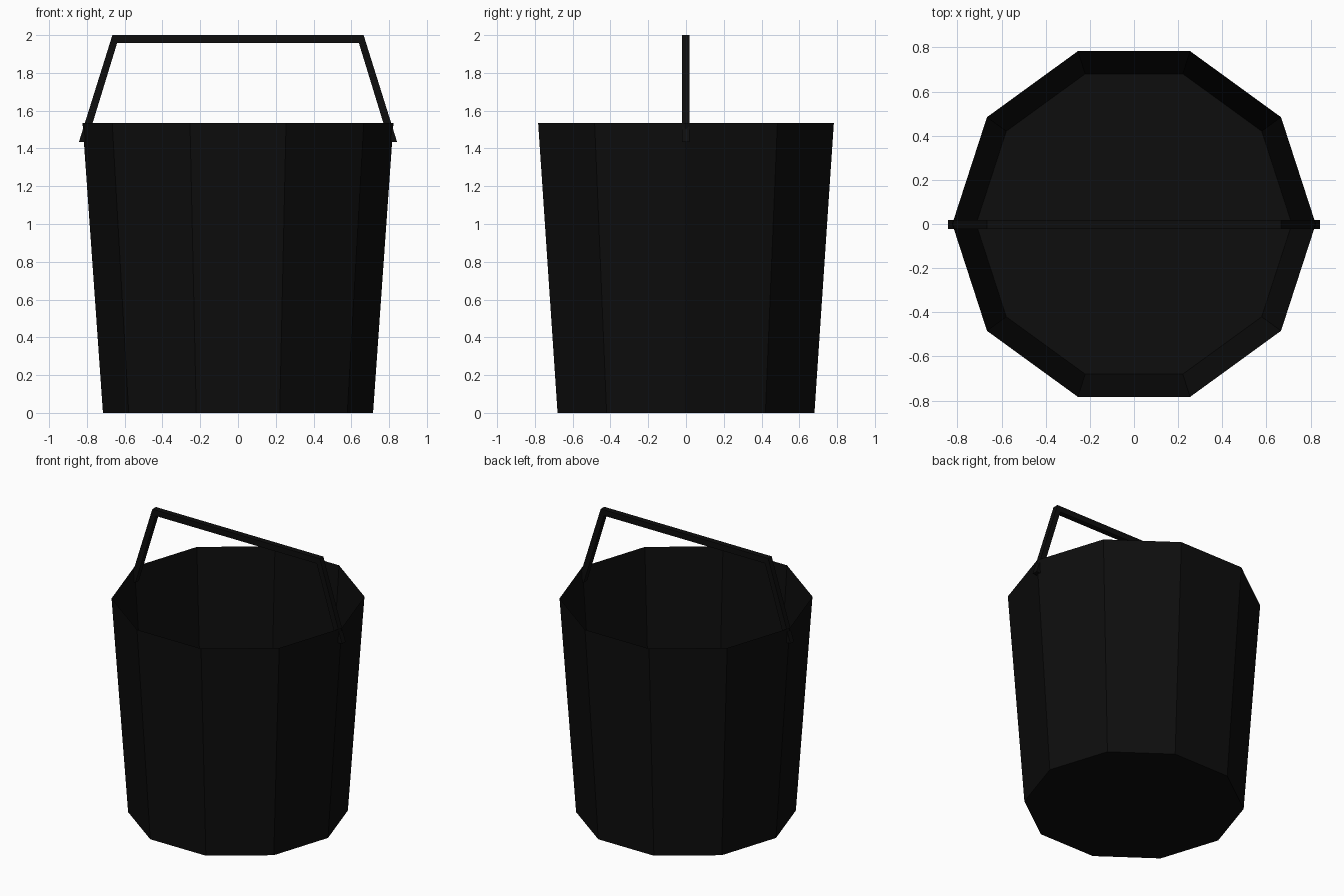
import bpy, bmesh, math

if "Cube" in bpy.data.objects:
    bpy.data.objects.remove(bpy.data.objects["Cube"])

black = bpy.data.materials.new("near_black")
black.diffuse_color = (0.004, 0.004, 0.004, 1)
black.use_nodes = True
black.node_tree.nodes["Principled BSDF"].inputs["Base Color"].default_value = black.diffuse_color


def add_object(name, bm):
    mesh = bpy.data.meshes.new(name)
    bm.to_mesh(mesh)
    bm.free()
    mesh.materials.append(black)
    obj = bpy.data.objects.new(name, mesh)
    bpy.context.collection.objects.link(obj)
    return obj


# Bucket: open ten-sided tapered cup with a closed floor
bm = bmesh.new()
SIDES = 10


def ring(radius, z):
    return [bm.verts.new((radius * math.cos(math.tau * i / SIDES),
                          radius * math.sin(math.tau * i / SIDES), z))
            for i in range(SIDES)]


bottom, top = ring(0.715, 0.0), ring(0.823, 1.535)
bm.faces.new(bottom[::-1])
for i in range(SIDES):
    j = (i + 1) % SIDES
    bm.faces.new((bottom[i], bottom[j], top[j], top[i]))
add_object("bucket", bm)

# Handle: bent square bar, mirrored outline swept through its depth
outer = [(0.842, 1.435), (0.665, 2.0)]
inner = [(0.80, 1.435), (0.64, 1.958)]
right = list(zip(outer, inner))
stations = right + [tuple((-x, z) for x, z in pair) for pair in reversed(right)]

bm = bmesh.new()
sections = []
for (ox, oz), (ix, iz) in stations:
    sections.append([bm.verts.new(p) for p in
                     ((ox, -0.022, oz), (ox, 0.018, oz), (ix, 0.018, iz), (ix, -0.022, iz))])
for a, b in zip(sections, sections[1:]):
    for k in range(4):
        m = (k + 1) % 4
        bm.faces.new((a[k], a[m], b[m], b[k]))
bm.faces.new(sections[0])
bm.faces.new(sections[-1][::-1])
bmesh.ops.recalc_face_normals(bm, faces=bm.faces[:])
add_object("handle", bm)
